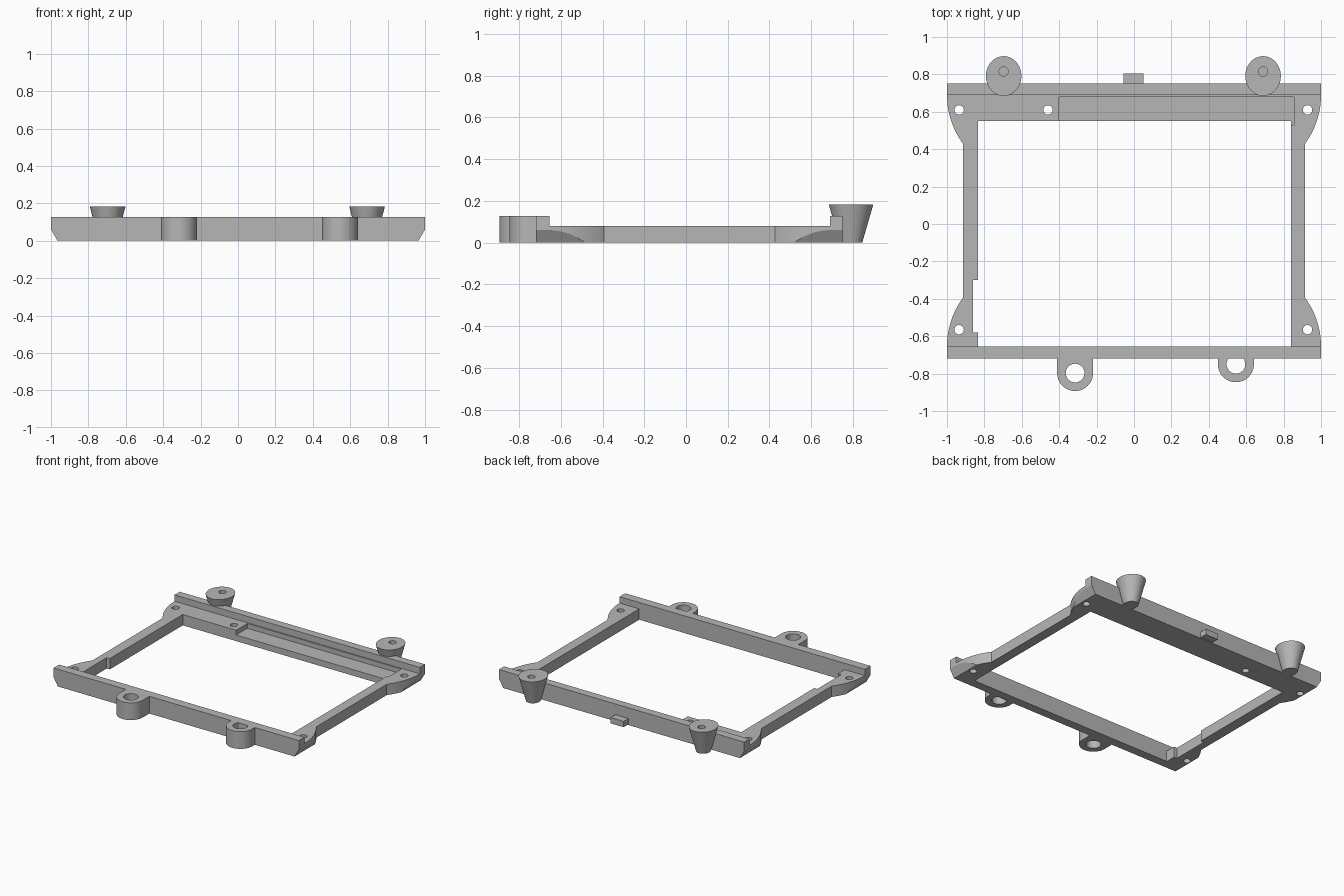
import bpy, bmesh, math

if "Cube" in bpy.data.objects:
    bpy.data.objects.remove(bpy.data.objects["Cube"], do_unlink=True)

GREY = (0.47, 0.47, 0.47, 1)
grey = bpy.data.materials.new("light grey plastic")
grey.use_nodes = True
grey.diffuse_color = GREY
for node in grey.node_tree.nodes:
    if node.type == 'BSDF_PRINCIPLED':
        node.inputs["Base Color"].default_value = GREY


def make(name, bm):
    bmesh.ops.recalc_face_normals(bm, faces=bm.faces)
    mesh = bpy.data.meshes.new(name)
    bm.to_mesh(mesh)
    bm.free()
    mesh.materials.append(grey)
    obj = bpy.data.objects.new(name, mesh)
    bpy.context.scene.collection.objects.link(obj)
    return obj


def prism(name, points, low, high, along_y=False):
    """Extrude an outline along z, or an xz profile along y."""
    bm = bmesh.new()
    place = (lambda a, b, d: (a, d, b)) if along_y else (lambda a, b, d: (a, b, d))
    face = bm.faces.new([bm.verts.new(place(a, b, low)) for a, b in points])
    moved = bmesh.ops.extrude_face_region(bm, geom=[face])["geom"]
    for v in moved:
        if isinstance(v, bmesh.types.BMVert):
            v.co[1 if along_y else 2] = high
    return make(name, bm)


def box(name, x0, x1, y0, y1, z0, z1):
    return prism(name, [(x0, y0), (x1, y0), (x1, y1), (x0, y1)], z0, z1)


def arc(cx, cy, r, start, end, n):
    return [(cx + r * math.cos(math.radians(start + (end - start) * i / n)),
             cy + r * math.sin(math.radians(start + (end - start) * i / n)))
            for i in range(n + 1)]


def drill(x, y, r, z0=-0.1, z1=0.3):
    return prism("drill", arc(x, y, r, 0, 360, 32)[:-1], z0, z1)


def carve(obj, cutters, operation='DIFFERENCE'):
    """Apply booleans one by one and discard the cutters."""
    for cutter in cutters:
        cutter.hide_render = True
        mod = obj.modifiers.new("carve", 'BOOLEAN')
        mod.operation, mod.solver, mod.object = operation, 'EXACT', cutter
        bpy.context.view_layer.update()
        mesh = bpy.data.meshes.new_from_object(
            obj.evaluated_get(bpy.context.evaluated_depsgraph_get()))
        obj.modifiers.clear()
        obj.data = mesh
        bpy.data.objects.remove(cutter, do_unlink=True)


# End profile shared by rails and frame: lower corners are chamfered
def end_profile(top):
    return [(-0.965, 0), (0.965, 0), (1, 0.06), (1, top), (-1, top), (-1, 0.06)]


# Low frame with rounded corner gussets
BACK, FRONT, THICK = 0.69, -0.655, 0.08
R = 0.44
sweep = math.degrees(math.acos(1 - 0.087 / R))
right_edge = (arc(1 - R, FRONT, R, 0, sweep, 14)
              + arc(1 - R, BACK, R, -sweep, 0, 14))
outline = right_edge + [(-x, y) for x, y in reversed(right_edge)]
frame = prism("frame", outline, 0, THICK)
carve(frame, [prism("envelope", end_profile(0.2), -1, 1, True)], 'INTERSECT')
carve(frame, [
    box("opening", -0.835, 0.84, -0.7, 0.55, -0.1, 0.2),
    box("side_notch", -0.86, -0.8, -0.58, -0.30, -0.1, 0.2),
    box("beam_recess", -0.40, 0.855, 0.53, 0.68, 0.045, 0.2),
] + [drill(x, y, 0.025) for x, y in
     [(-0.935, 0.61), (-0.46, 0.61), (0.928, 0.61), (-0.935, -0.565), (0.928, -0.565)]])

# Taller rails along the front and back
front_rail = prism("front_rail", end_profile(0.127), -0.72, FRONT, True)
back_rail = prism("back_rail", end_profile(0.127), BACK, 0.75, True)

# Small locating tab behind the back rail
tab = box("back_tab", -0.055, 0.05, 0.75, 0.805, 0.005, 0.048)

# Round bosses with through holes on the front rail
bosses = []
for side, x, y in (("right", -0.315, -0.797), ("left", 0.545, -0.75)):
    boss = prism(side + "_front_boss",
                 [(x + 0.096, -0.72)] + arc(x, y, 0.096, 0, -180, 32) + [(x - 0.096, -0.72)],
                 0, 0.127)
    carve(boss, [drill(x, y, 0.05)])
    bosses.append(boss)

# Tapered feet behind the back rail, each with a small blind hole
feet = []
for side, x in (("right", -0.697), ("left", 0.69)):
    bm = bmesh.new()
    bmesh.ops.create_cone(bm, cap_ends=True, segments=48, radius1=0.048,
                          radius2=0.095, depth=0.182)
    for v in bm.verts:
        v.co = (v.co.x + x, v.co.y * 1.12 + 0.791, v.co.z + 0.091)
    foot = make(side + "_tapered_foot", bm)
    carve(foot, [drill(x, 0.815, 0.025, 0.08)])
    feet.append(foot)

# Smooth the curved walls, keep edges crisp
bpy.ops.object.select_all(action='DESELECT')
for obj in [frame, front_rail, back_rail, tab] + bosses + feet:
    obj.select_set(True)
    bpy.context.view_layer.objects.active = obj
bpy.ops.object.shade_smooth_by_angle(angle=math.radians(30))
